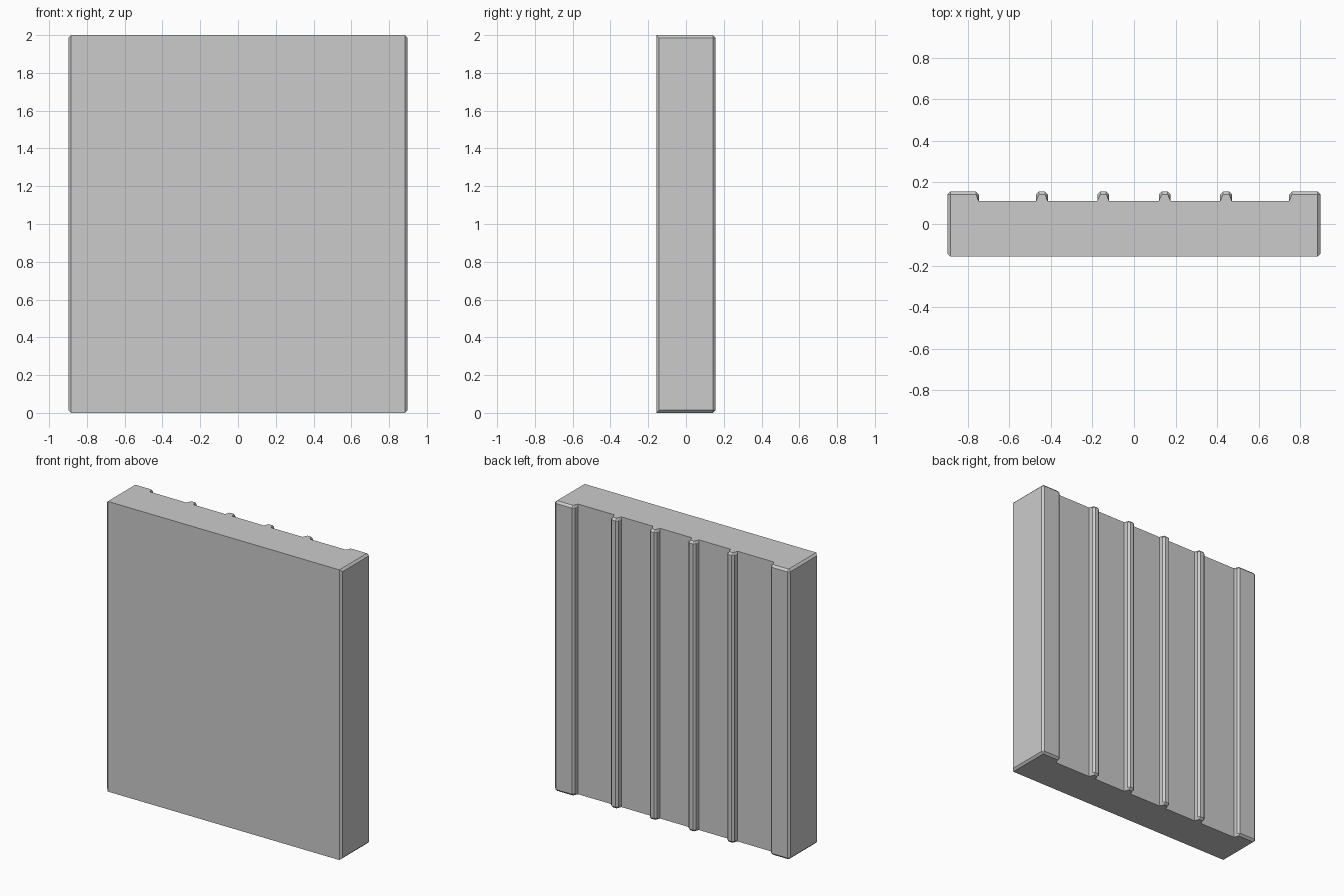
import bpy, bmesh

if "Cube" in bpy.data.objects:
    bpy.data.objects.remove(bpy.data.objects["Cube"])

HX, HY, H = 0.897, 0.157, 2.0   # half width, half depth, height
PANEL_Y = 0.11                  # recessed back face between the ribs
PILLAR_X = 0.747                # inner side of the end pillars
RIB_X, RIB_HALF = (0.443, 0.148), 0.028
BEVEL = 0.014

# plan profile: flat front, ribbed back
back = [(HX, HY), (PILLAR_X, HY), (PILLAR_X, PANEL_Y)]
for x in (RIB_X[0], RIB_X[1], -RIB_X[1], -RIB_X[0]):
    back += [(x + RIB_HALF, PANEL_Y), (x + RIB_HALF, HY),
             (x - RIB_HALF, HY), (x - RIB_HALF, PANEL_Y)]
back += [(-PILLAR_X, PANEL_Y), (-PILLAR_X, HY), (-HX, HY)]
profile = [(-HX, -HY), (HX, -HY)] + back

# extrude the profile to a slab
bm = bmesh.new()
base = bm.faces.new([bm.verts.new((x, y, 0)) for x, y in profile])
ext = bmesh.ops.extrude_face_region(bm, geom=[base])
bmesh.ops.translate(bm, vec=(0, 0, H),
                    verts=[v for v in ext["geom"] if isinstance(v, bmesh.types.BMVert)])
bmesh.ops.recalc_face_normals(bm, faces=bm.faces[:])


# chamfer outer corners, pillars and ribs; panel and front rims stay sharp
def chamfered(e):
    a, b = (v.co for v in e.verts)
    on_panel = all(abs(p.y - PANEL_Y) < 1e-4 for p in (a, b))
    front_rim = abs(a.x - b.x) > 1 and a.y < 0
    return not on_panel and not front_rim


bmesh.ops.bevel(bm, geom=[e for e in bm.edges if chamfered(e)], offset=BEVEL,
                offset_type='OFFSET', segments=1, profile=0.5,
                affect='EDGES', clamp_overlap=True)
bmesh.ops.recalc_face_normals(bm, faces=bm.faces[:])

mesh = bpy.data.meshes.new("ribbed_panel")
bm.to_mesh(mesh)
bm.free()
obj = bpy.data.objects.new("ribbed_panel", mesh)
bpy.context.collection.objects.link(obj)
